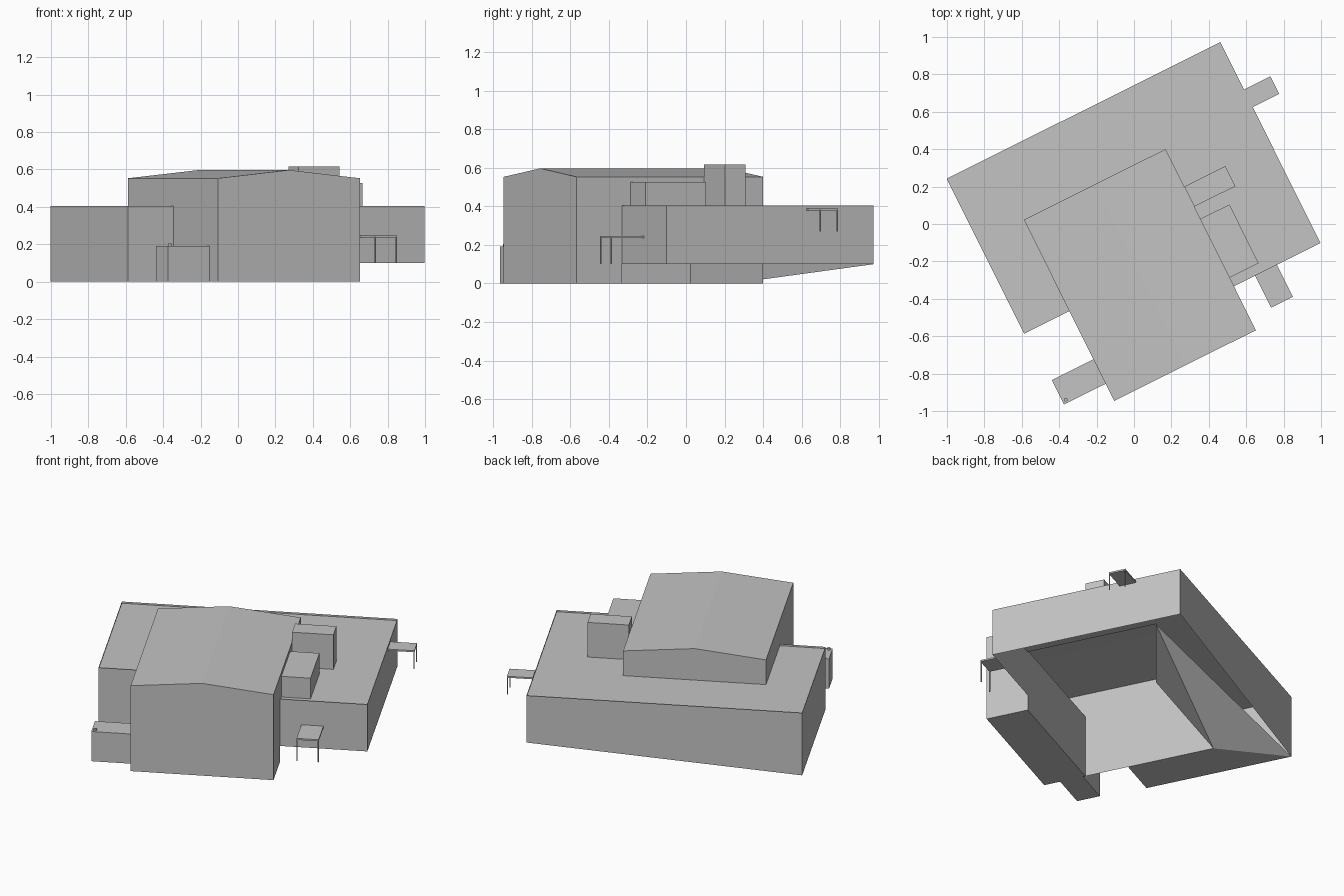
import bpy
import bmesh
from math import radians
from mathutils import Matrix

cube = bpy.data.objects.get("Cube")
if cube:
    bpy.data.objects.remove(cube, do_unlink=True)

# One plain grey for the whole building
grey = bpy.data.materials.new("plain grey")
grey.use_nodes = True
colour = (0.55, 0.55, 0.55, 1)
grey.diffuse_color = colour
grey.node_tree.nodes["Principled BSDF"].inputs["Base Color"].default_value = colour

# Everything is laid out square, then turned on the plot
TURN = Matrix.Rotation(radians(26.5), 4, "Z")


def finish(name, bm):
    bm.transform(TURN)
    mesh = bpy.data.meshes.new(name)
    bm.to_mesh(mesh)
    bm.free()
    mesh.materials.append(grey)
    obj = bpy.data.objects.new(name, mesh)
    bpy.context.collection.objects.link(obj)
    return obj


def sheets(name, faces):
    bm = bmesh.new()
    for face in faces:
        bm.faces.new([bm.verts.new(p) for p in face])
    bmesh.ops.remove_doubles(bm, verts=bm.verts, dist=0.0005)
    return finish(name, bm)


def box(name, u, v, z):
    bm = bmesh.new()
    size = [b - a for a, b in (u, v, z)]
    mid = [(a + b) / 2 for a, b in (u, v, z)]
    bmesh.ops.create_cube(bm, size=1, matrix=Matrix.Translation(mid) @ Matrix.Diagonal((*size, 1)))
    return finish(name, bm)


def wall(a, b, za, zb, top):
    # Upright panel from a to b, outside on the right hand
    return [(*a, za), (*b, zb), (*b, top), (*a, top)]


def flat(u0, u1, v0, v1, z):
    return [(u0, v0, z), (u1, v0, z), (u1, v1, z), (u0, v1, z)]


# Main outlines: hall and the lower block wrapped around it
HL, HR, HF, HB = -0.517, 0.33, -0.799, 0.283
BL, BR, BB = -0.788, 0.847, 0.664
FL, FR = -0.263, -0.536
EAVE, RIDGE, TOP, ROOF, STEP = 0.553, 0.597, 0.404, 0.393, 0.1
MID = (HL + HR) / 2

# Gabled hall with an open underside behind its front bay
sheets("hall_walls", [
    [(HL, HF, 0), (HR, HF, 0), (HR, HF, EAVE), (MID, HF, RIDGE), (HL, HF, EAVE)],
    [(HR, HB, 0), (HL, HB, 0), (HL, HB, EAVE), (MID, HB, RIDGE), (HR, HB, EAVE)],
    wall((HL, HB), (HL, HF), 0, 0, EAVE),
    wall((HR, HF), (HR, FR), 0, 0, EAVE),
    wall((HR, FR), (HR, HB), ROOF, ROOF, EAVE),
    wall((HR, FR), (HL, FR), 0, 0, TOP),
])
sheets("hall_floor", [flat(HL, HR, HF, FR, 0)[::-1]])
sheets("hall_roof", [
    [(HL, HF, EAVE), (MID, HF, RIDGE), (MID, HB, RIDGE), (HL, HB, EAVE)],
    [(MID, HF, RIDGE), (HR, HF, EAVE), (HR, HB, EAVE), (MID, HB, RIDGE)],
])

# Lower block: its base steps up on the right along a sloping back edge
sheets("block_walls", [
    wall((BL, BB), (BL, FL), 0, 0, TOP),
    wall((BL, FL), (HL, FL), 0, 0, TOP),
    wall((HR, FR), (BR, FR), STEP, STEP, TOP),
    wall((BR, FR), (BR, BB), STEP, STEP, TOP),
    wall((BR, BB), (BL, BB), STEP, 0, TOP),
])
sheets("block_roof", [
    flat(BL, HL, FL, HB, ROOF),
    flat(HR, BR, FR, HB, ROOF),
    flat(BL, BR, HB, BB, ROOF),
])
sheets("block_floor", [
    [(BL, FL, 0), (BL, BB, 0), (HL, HB, 0), (HL, FL, 0)],
    [(HL, HB, 0), (BL, BB, 0), (HR, HB, ROOF)],
])

# Rooftop units and the side annex
box("tall_roof_unit", (HR, 0.575), (-0.061, 0.059), (ROOF, 0.617))
box("long_roof_unit", (HR, 0.503), (-0.485, -0.134), (ROOF, 0.527))
box("side_annex", (-0.766, HL), (-0.697, -0.551), (0, 0.192))

# Vent pipe on the annex
bm = bmesh.new()
bmesh.ops.create_cone(bm, cap_ends=True, segments=12, radius1=0.01, radius2=0.01, depth=0.012,
                      matrix=Matrix.Translation((-0.746, -0.678, 0.198)))
finish("annex_vent", bm)


# Door canopies on two thin posts
def canopy(name, u, v, top, ground, posts):
    box(name + "_canopy", u, v, (top - 0.01, top))
    for i, (pu, pv) in enumerate(posts):
        box(f"{name}_post_{i + 1}", (pu - 0.003, pu + 0.003), (pv - 0.003, pv + 0.003),
            (ground, top - 0.01))


canopy("front_door", (0.456, 0.587), (-0.727, FR), 0.246, STEP,
       [(0.459, -0.724), (0.584, -0.724)])
canopy("side_door", (BR, 1.005), (0.276, 0.381), 0.388, 0.27,
       [(1.002, 0.279), (1.002, 0.378)])
